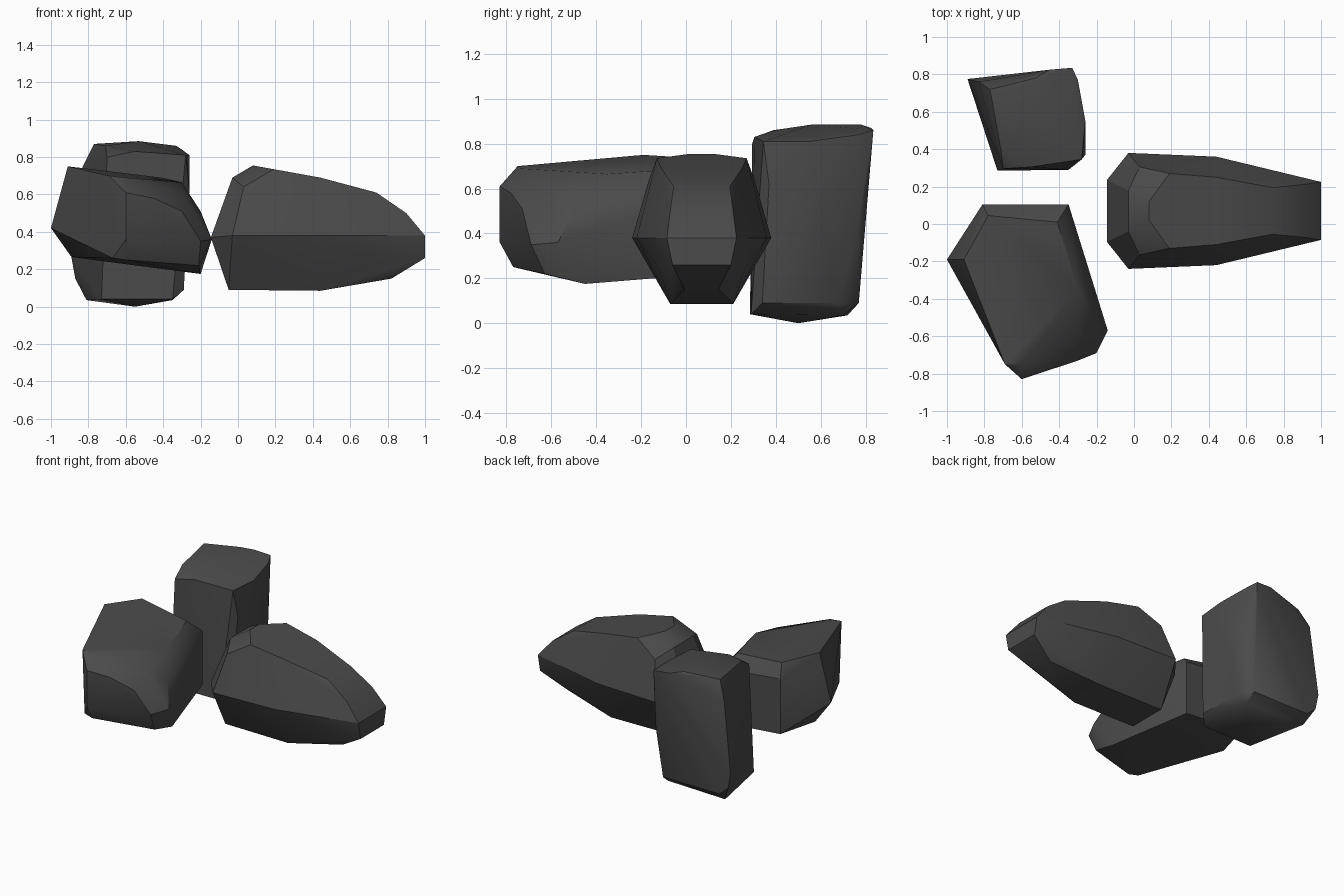
import bpy, bmesh, math


def make_rock(name, points):
    """Chiselled convex boulder wrapped around its corner points."""
    bm = bmesh.new()
    for p in points:
        bm.verts.new(p)
    res = bmesh.ops.convex_hull(bm, input=bm.verts)
    loose = [v for v in bm.verts if not v.link_faces]
    bmesh.ops.delete(bm, geom=loose, context='VERTS')
    bmesh.ops.dissolve_limit(bm, angle_limit=math.radians(4),
                             verts=bm.verts, edges=bm.edges)
    bmesh.ops.recalc_face_normals(bm, faces=bm.faces)
    mesh = bpy.data.meshes.new(name)
    bm.to_mesh(mesh)
    bm.free()
    obj = bpy.data.objects.new(name, mesh)
    bpy.context.collection.objects.link(obj)
    bpy.ops.object.select_all(action='DESELECT')
    obj.select_set(True)
    bpy.context.view_layer.objects.active = obj
    bpy.ops.object.shade_smooth_by_angle(angle=math.radians(30))
    mat = bpy.data.materials.get("stone") or bpy.data.materials.new("stone")
    mat.diffuse_color = (0.07, 0.07, 0.07, 1)
    mesh.materials.append(mat)
    return obj


# Long rock: symmetric, given as (x, z, half width) about y = 0.07
long_profile = [
    (-.145, .37, .165), (-.03, .69, .11), (.08, .755, .05), (.19, .735, .20),
    (.44, .69, .18), (.74, .61, .125), (.90, .50, .14), (1, .38, .155),
    (1, .26, .13), (.82, .15, .075), (.44, .085, .14), (-.05, .09, .14),
    (-.03, .38, .31), (.44, .38, .29), (.73, .24, .19), (.03, .64, .235),
]
make_rock("long_rock", [(x, .07 + s * w, z)
                        for x, z, w in long_profile for s in (-1, 1)])

# Tall rock at the back
make_rock("tall_rock", [
    (-.77, .72, .87), (-.53, .56, .885), (-.53, .78, .885), (-.33, .835, .86),
    (-.45, .825, .87), (-.30, .77, .84), (-.26, .55, .81), (-.28, .345, .81),
    (-.55, .305, .83), (-.71, .39, .86), (-.70, .295, .80), (-.33, .825, .75),
    (-.83, .76, .75), (-.26, .37, .62), (-.30, .765, .42),
    (-.89, .775, .26), (-.87, .77, .15), (-.81, .72, .035), (-.73, .285, .04),
    (-.55, .50, .0), (-.35, .70, .035), (-.35, .29, .04), (-.29, .34, .09),
    (-.30, .68, .09), (-.36, .77, .09), (-.80, .77, .09),
])

# Broad rock at the front left
make_rock("broad_rock", [
    (-.91, -.19, .75), (-.78, .045, .735), (-.41, .01, .69), (-.69, -.75, .70),
    (-.81, .105, .65), (-.35, .105, .60), (-.30, -.35, .665),
    (-.60, -.75, .69), (-.30, -.60, .61), (-.20, -.50, .51),
    (-.60, -.83, .61), (-.45, -.78, .58), (-.30, -.73, .51),
    (-.60, -.83, .36), (-.20, -.69, .35), (-.14, -.57, .36),
    (-1, -.19, .42), (-.89, -.17, .265), (-.81, .105, .26), (-.35, .105, .22),
    (-.67, -.755, .26), (-.60, -.77, .25), (-.21, -.63, .22),
    (-.20, -.45, .175),
])
